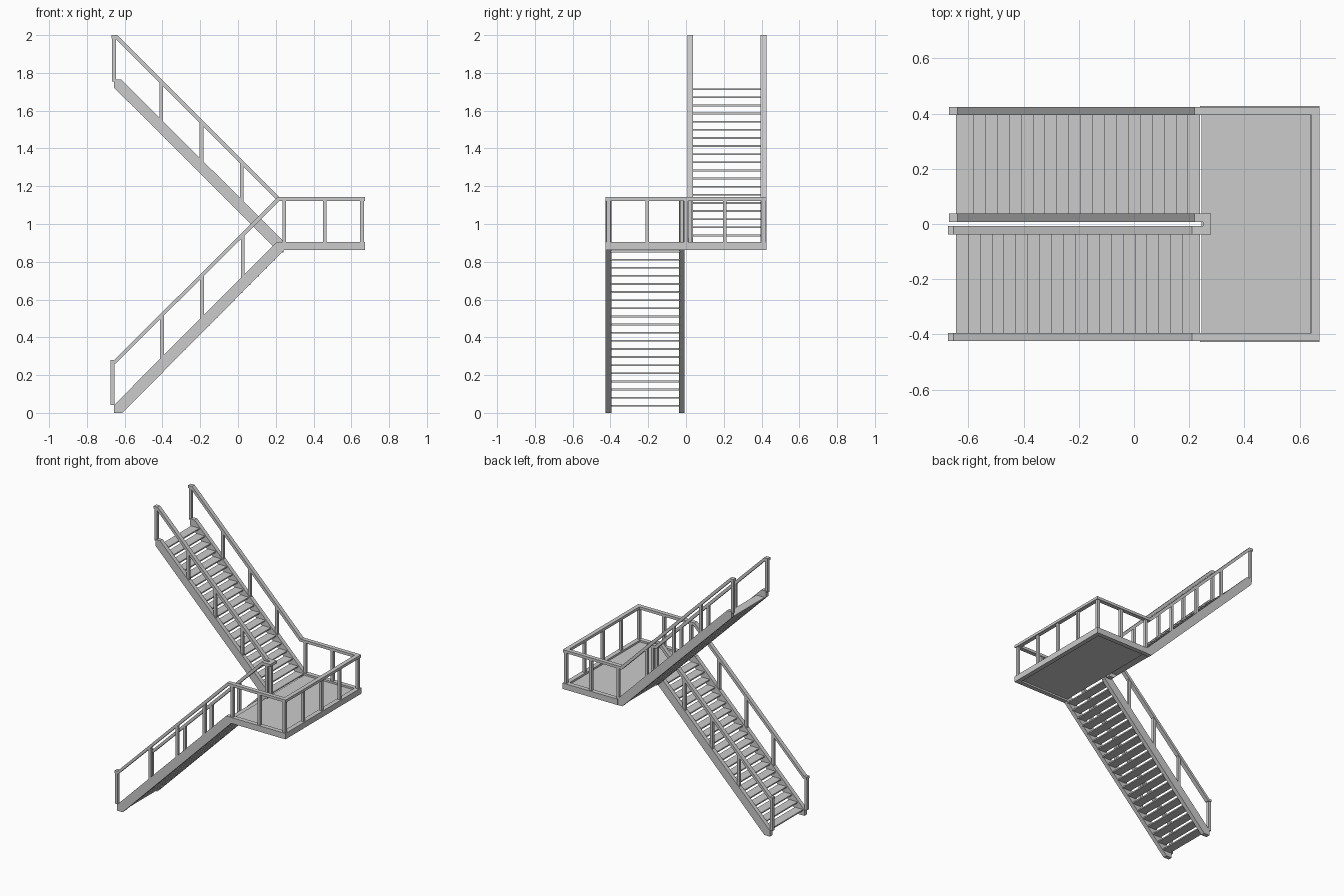
import bpy, bmesh

if "Cube" in bpy.data.objects:
    bpy.data.objects.remove(bpy.data.objects["Cube"])

OUT, INN, W = 0.41, 0.0225, 0.03      # rail centre lines in y, rail width


def finish(bm, name):
    bmesh.ops.recalc_face_normals(bm, faces=bm.faces[:])
    me = bpy.data.meshes.new(name)
    bm.to_mesh(me)
    bm.free()
    ob = bpy.data.objects.new(name, me)
    bpy.context.collection.objects.link(ob)
    return ob


def extrude_xz(name, pts, y, w=W):
    """Side profile in x-z, extruded along y around centre y."""
    bm = bmesh.new()
    f = bm.faces.new([bm.verts.new((x, y - w / 2, z)) for x, z in pts])
    r = bmesh.ops.extrude_face_region(bm, geom=[f])
    vs = [v for v in r["geom"] if isinstance(v, bmesh.types.BMVert)]
    bmesh.ops.translate(bm, verts=vs, vec=(0, w, 0))
    return finish(bm, name)


def box(name, x0, x1, y0, y1, z0, z1):
    return extrude_xz(name, [(x0, z0), (x1, z0), (x1, z1), (x0, z1)],
                      (y0 + y1) / 2, y1 - y0)


def post(name, x, y, z0, z1, s=0.02):
    box(name, x - s / 2, x + s / 2, y - s / 2, y + s / 2, z0, z1)


low_stringer = [(-0.656, 0), (-0.612, 0), (0.245, 0.863), (0.245, 0.905),
                (0.205, 0.905), (-0.656, 0.042)]
up_stringer = [(-0.656, 1.722), (-0.656, 1.766), (-0.62, 1.766),
               (0.245, 0.905), (0.245, 0.863), (0.205, 0.863)]


def low_rail(end):
    return [(-0.675, 0.262), (-0.648, 0.262), (0.22, 1.123), (end, 1.123),
            (end, 1.142), (0.21, 1.142), (-0.655, 0.28), (-0.675, 0.28)]


def up_rail(end):
    return [(-0.67, 1.982), (-0.65, 1.982), (0.21, 1.123), (end, 1.123),
            (end, 1.142), (0.22, 1.142), (-0.64, 2.0), (-0.67, 2.0)]


# stringers, handrails and posts of both flights
for side, y, end in (("outer", OUT, 0.673), ("inner", INN, 0.28)):
    extrude_xz(f"lower_stringer_{side}", low_stringer, -y)
    extrude_xz(f"upper_stringer_{side}", up_stringer, y)
    extrude_xz(f"lower_handrail_{side}", low_rail(end), -y)
    extrude_xz(f"upper_handrail_{side}", up_rail(end), y)
    post(f"lower_end_post_{side}", -0.664, -y, 0.042, 0.27)
    post(f"upper_end_post_{side}", -0.657, y, 1.755, 1.99)
    for x in (-0.402, -0.19, 0.025):
        post(f"lower_post_{side}", x, -y, x + 0.69, x + 0.922)
    for x in (-0.406, -0.193, 0.02):
        post(f"upper_post_{side}", x, y, 1.136 - x, 1.348 - x)
    for s in (-1, 1):
        post(f"landing_start_post_{side}", 0.245, s * y, 0.885, 1.13)

# open treads
for i in range(20):
    x, d = -0.645 + 0.0432 * i, 0.064
    z = 0.033 + 0.043 * i
    box("lower_tread", x, x + d, -OUT + 0.01, -INN - 0.01, z, z + 0.009)
    z = 1.709 - 0.043 * i
    box("upper_tread", x, x + d, INN + 0.01, OUT - 0.01, z, z + 0.009)

# landing: floor and edge beams
box("landing_floor", 0.244, 0.65, -0.41, 0.41, 0.875, 0.892)
for s in (-1, 1):
    box("landing_side_beam", 0.24, 0.673, s * 0.411 - 0.016, s * 0.411 + 0.016,
        0.863, 0.905)
box("landing_end_beam", 0.64, 0.673, -0.425, 0.425, 0.863, 0.905)

# landing rails and posts
box("landing_end_rail", 0.643, 0.673, -0.425, 0.425, 1.123, 1.142)
box("inner_rail_link", 0.25, 0.28, -INN - 0.015, INN + 0.015, 1.123, 1.142)
for s in (-1, 1):
    post("landing_side_post", 0.459, s * OUT, 0.9, 1.13)
for i in range(5):
    post("landing_end_post", 0.656, -OUT + OUT / 2 * i, 0.9, 1.13)
